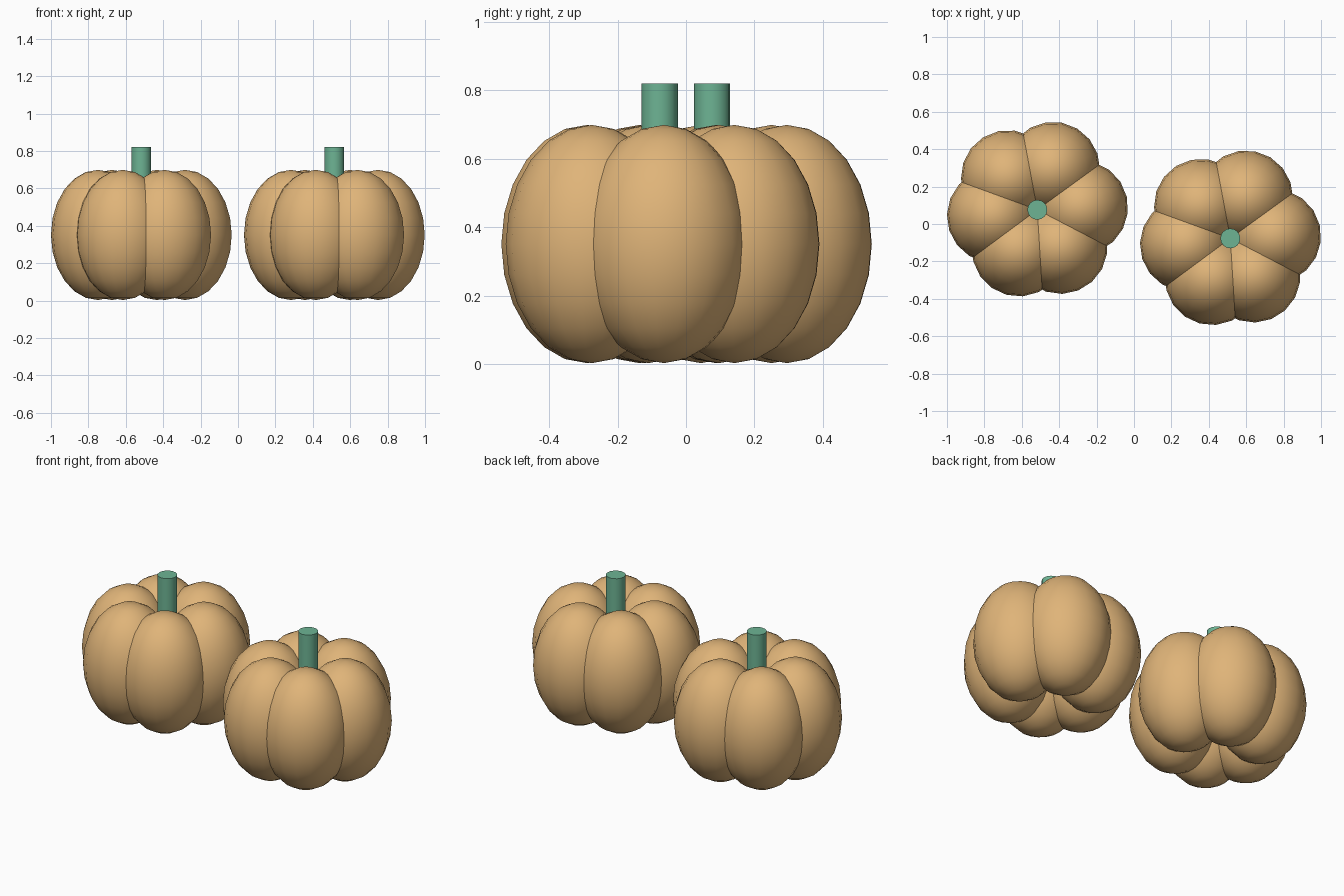
import bpy
from math import cos, sin, radians

if "Cube" in bpy.data.objects:
    bpy.data.objects.remove(bpy.data.objects["Cube"])

ANGLES = (3, 69, 132, 188, 245, 302)      # uneven lobe directions
RING, LOBE, HALF_H = 0.234, 0.2515, 0.348


def material(name, rgb):
    m = bpy.data.materials.new(name)
    m.diffuse_color = (*rgb, 1)
    m.use_nodes = True
    m.node_tree.nodes["Principled BSDF"].inputs["Base Color"].default_value = m.diffuse_color
    return m


skin = material("tan skin", (0.74, 0.456, 0.19))
green = material("stem green", (0.155, 0.456, 0.296))


def finish(name, mat, angle):
    ob = bpy.context.object
    ob.name = name
    ob.data.materials.append(mat)
    bpy.ops.object.shade_smooth_by_angle(angle=radians(angle))
    return ob


def pumpkin(side, cx, cy):
    # overlapping tall lobes around the centre
    for i, a in enumerate(ANGLES):
        t = radians(a)
        bpy.ops.mesh.primitive_uv_sphere_add(
            segments=18, ring_count=12, radius=1,
            location=(cx + RING * cos(t), cy + RING * sin(t), 0.351),
            rotation=(0, 0, t))
        ob = bpy.context.object
        ob.scale = (LOBE, LOBE, HALF_H)
        finish(f"{side}_pumpkin_lobe_{i + 1}", skin, 60)
    # stem sunk into the hollow
    bpy.ops.mesh.primitive_cylinder_add(
        vertices=16, radius=0.053, depth=0.28, location=(cx, cy, 0.68))
    finish(f"{side}_pumpkin_stem", green, 40)


pumpkin("left", -0.517, 0.076)
pumpkin("right", 0.515, -0.077)
